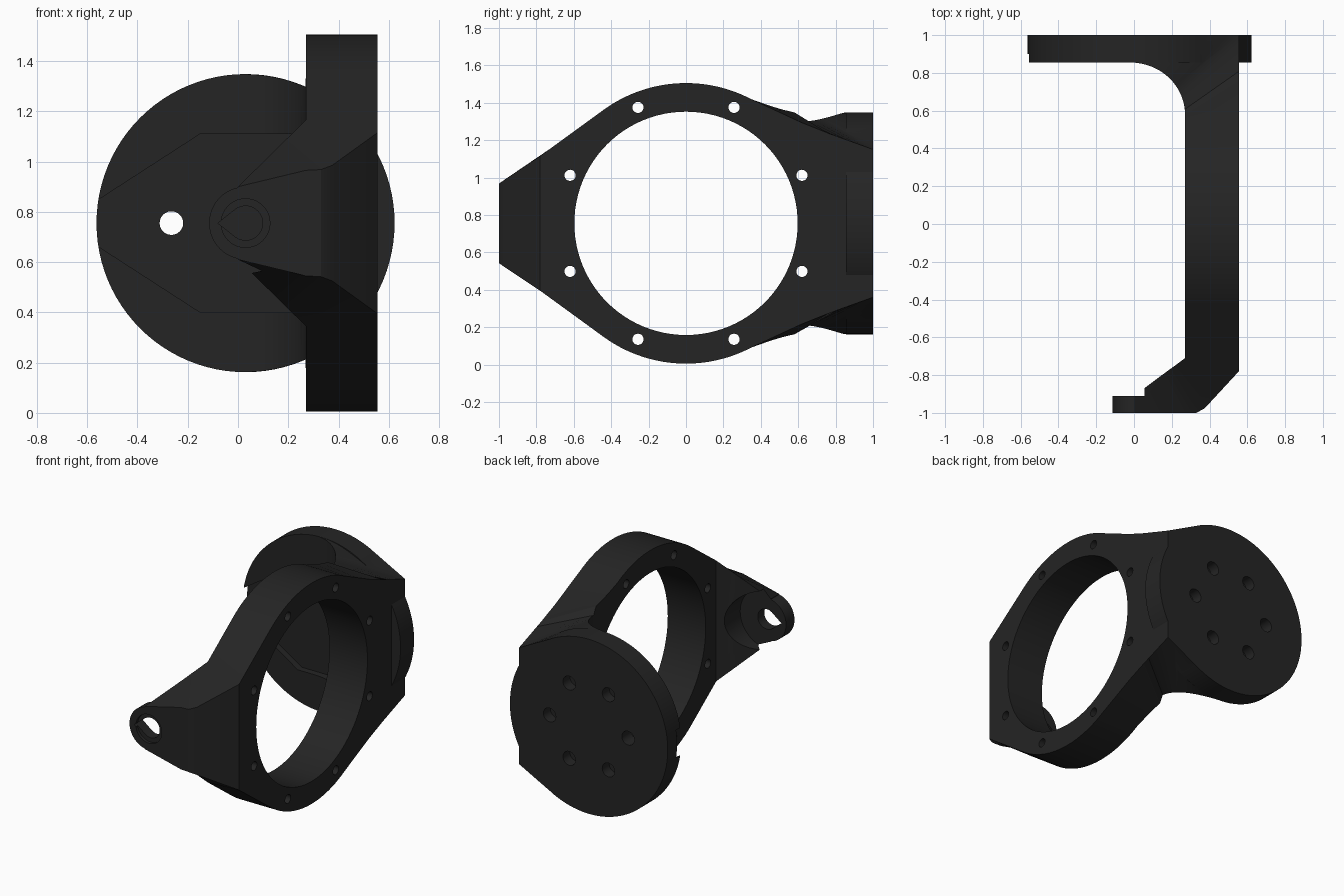
import bpy, bmesh, math
from mathutils import Vector

if "Cube" in bpy.data.objects:
    bpy.data.objects.remove(bpy.data.objects["Cube"])

CZ = 0.755            # height of the common axis
DX, DR = 0.03, 0.593  # back disc centre and radius

mat = bpy.data.materials.new("matte_black")
mat.diffuse_color = (0.018, 0.018, 0.018, 1)
mat.use_nodes = True
mat.node_tree.nodes["Principled BSDF"].inputs["Base Color"].default_value = mat.diffuse_color


def make_object(name, bm):
    bmesh.ops.recalc_face_normals(bm, faces=bm.faces)
    me = bpy.data.meshes.new(name)
    bm.to_mesh(me)
    bm.free()
    ob = bpy.data.objects.new(name, me)
    bpy.context.collection.objects.link(ob)
    me.materials.append(mat)
    return ob


def prism(name, pts, axis, a, b):
    """Extrude a 2D outline from a to b along y (outline x,z) or x (outline y,z)."""
    bm = bmesh.new()
    put = (lambda p, t: (p[0], t, p[1])) if axis == 'y' else (lambda p, t: (t, p[0], p[1]))
    lo = [bm.verts.new(put(p, a)) for p in pts]
    hi = [bm.verts.new(put(p, b)) for p in pts]
    bm.faces.new(lo)
    bm.faces.new(hi[::-1])
    n = len(pts)
    for i in range(n):
        j = (i + 1) % n
        bm.faces.new((lo[i], lo[j], hi[j], hi[i]))
    return make_object(name, bm)


def circle(u, v, r, n=32):
    return [(u + r * math.cos(2 * math.pi * i / n), v + r * math.sin(2 * math.pi * i / n))
            for i in range(n)]


def boolean(target, other, op):
    m = target.modifiers.new("bool", 'BOOLEAN')
    m.operation, m.solver, m.object = op, 'EXACT', other
    bpy.context.view_layer.objects.active = target
    bpy.ops.object.modifier_apply(modifier=m.name)
    bpy.data.objects.remove(other, do_unlink=True)


def disc_h(x):
    """Half height of the disc outline, with a tangent run to the outer corner."""
    if x > 0.305:
        return 0.525 + (x - 0.305) / 0.25 * (0.395 - 0.525)
    return math.sqrt(DR ** 2 - (x - DX) ** 2) - 0.001


# Stations along the bracket: inner (x, y, half height), outer (x, y, half height)
st = [((0, -.91, .145), (0, -1, .145)),
      ((.16, -.791, .302), (.27, -1, .21)),
      ((.19, -.769, .332), (.33, -1, .213)),
      ((.215, -.751, .356), (.375, -.975, .23)),
      ((.27, -.71, .41), (.555, -.78, .36))]
# ring section
a0, a1 = math.radians(126), math.radians(62.2)
for i in range(25):
    a = a0 + (a1 - a0) * i / 24
    y, h = 0.75 * math.cos(a), 0.75 * math.sin(a)
    st.append(((.27, y, h), (.555, y, h)))
# flare towards the back corner
st += [((.27, .45, .628), (.555, .48, .603)),
       ((.27, .52, .607), (.555, .62, .538)),
       ((.27, .58, .593), (.555, .76, .482))]
# rounded inside corner
N = 16
for i in range(1, N + 1):
    a = math.pi / 2 * i / N
    x, y = -.02 + .29 * math.cos(a), .58 + .275 * math.sin(a)
    if i <= 5:
        t = i / 5
        o = (.555, .76 + .24 * t, .482 - .087 * t)
    else:
        ox = .555 - .575 * (i - 5) / (N - 5)
        o = (ox, 1, disc_h(ox))
    st.append(((x, y, disc_h(x)), o))

bm = bmesh.new()
prev = None
for (ix, iy, ih), (ox, oy, oh) in st:
    q = [bm.verts.new(p) for p in ((ix, iy, CZ - ih), (ox, oy, CZ - oh),
                                   (ox, oy, CZ + oh), (ix, iy, CZ + ih))]
    if prev:
        for k in range(4):
            bm.faces.new((prev[k], prev[(k + 1) % 4], q[(k + 1) % 4], q[k]))
    else:
        bm.faces.new(q)
    prev = q
bm.faces.new(prev[::-1])
bracket = make_object("bracket", bm)

# Back disc and front pivot hub
boolean(bracket, prism("back_disc", circle(DX, CZ, DR, 96), 'y', .855, 1), 'UNION')
boolean(bracket, prism("pivot_hub", circle(DX, CZ, .145, 48), 'y', -1, -.91), 'UNION')

# Large ring opening and its bolt circle
boolean(bracket, prism("ring_opening", circle(0, CZ, .597, 96), 'x', .1, .8), 'DIFFERENCE')
for k in range(8):
    a = math.radians(22.5 + 45 * k)
    c = circle(.671 * math.cos(a), CZ + .671 * math.sin(a), .03, 20)
    boolean(bracket, prism("bolt_hole", c, 'x', -.1, .8), 'DIFFERENCE')

# Wedge-shaped recess on the inner side of the disc
recess = [(-.7, CZ + .0), (-.56, CZ + .09), (-.15, CZ + .355), (.25, CZ + .355),
          (.25, CZ - .355), (-.15, CZ - .355), (-.56, CZ - .09)]
boolean(bracket, prism("disc_recess", recess, 'y', .5, .9), 'DIFFERENCE')

# Disc screw holes: one goes through, the rest are blind
for k in range(6):
    a = math.radians(60 * k)
    c = circle(DX + .295 * math.cos(a), CZ + .295 * math.sin(a), .047, 24)
    boolean(bracket, prism("screw_hole", c, 'y', .8 if k == 3 else .925, 1.1), 'DIFFERENCE')

# Clearance around the hub, counterbore and teardrop pivot hole
boolean(bracket, prism("hub_clearance", circle(DX, CZ, .2, 48), 'y', -.91, -.5), 'DIFFERENCE')
boolean(bracket, prism("hub_counterbore", circle(DX, CZ, .097, 40), 'y', -1.1, -.98), 'DIFFERENCE')
tear = [(DX + .068 * math.cos(math.radians(t)), CZ + .068 * math.sin(math.radians(t)))
        for t in range(-126, 127, 9)] + [(-.08, CZ)]
boolean(bracket, prism("pivot_hole", tear, 'y', -1.2, -.6), 'DIFFERENCE')

# Smooth curved walls, keep edges sharp
bpy.ops.object.select_all(action='DESELECT')
bracket.select_set(True)
bpy.context.view_layer.objects.active = bracket
bpy.ops.object.shade_smooth_by_angle(angle=math.radians(25))
